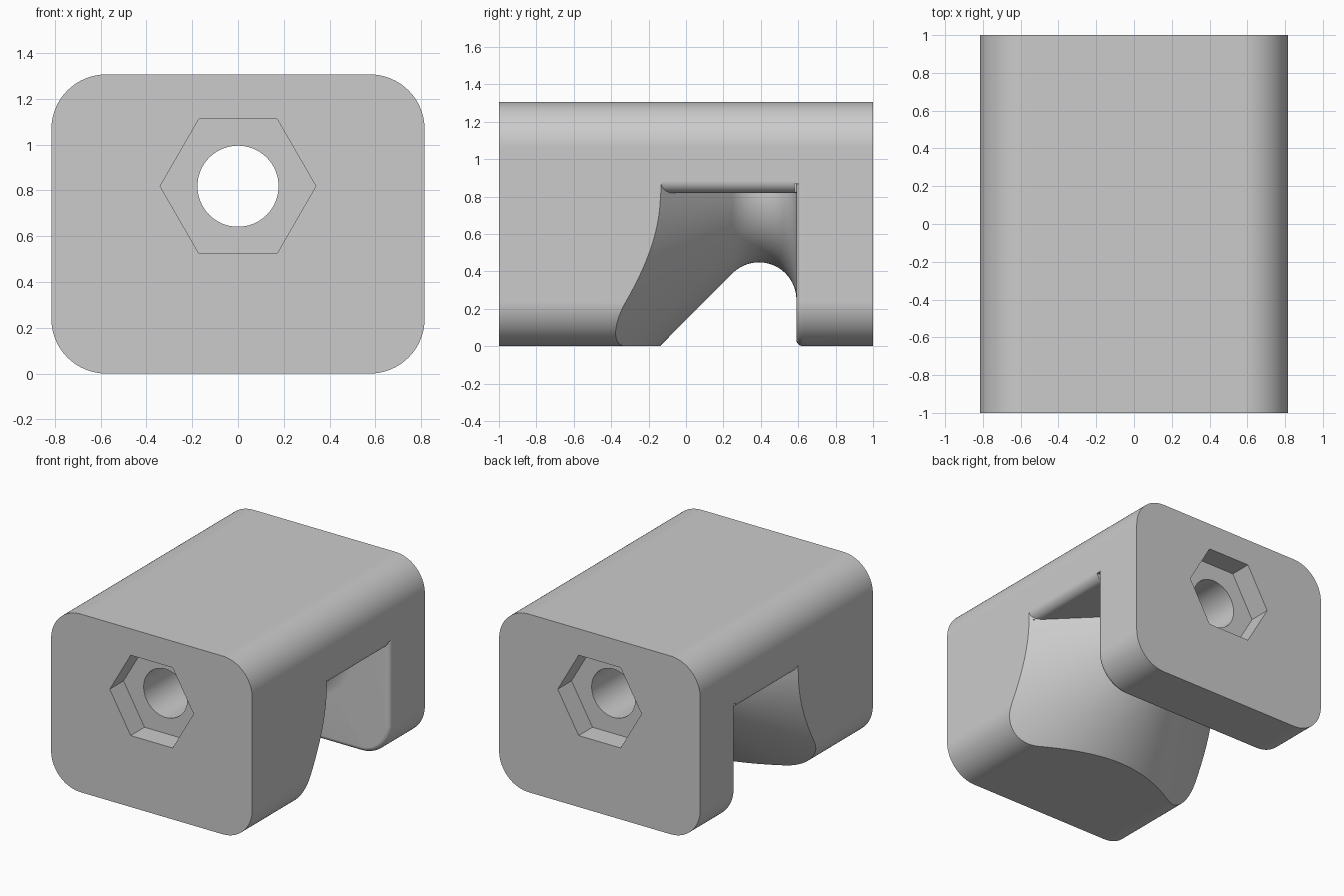
import bpy, bmesh
from math import sin, cos, pi
from mathutils import Vector

old = bpy.data.objects.get("Cube")
if old:
    bpy.data.objects.remove(old, do_unlink=True)

W, H, R = 0.815, 1.306, 0.24      # half width, height, corner radius
AXIS = 0.818                      # height of the bore axis
WALL = 0.59                       # flat wall of the groove
SLOPE = 0.68                      # the cone wall runs along y = SLOPE - r


def arc(cx, cy, r, a0, a1, n):
    """Points on an arc, angles in half turns."""
    angles = [pi * (a0 + (a1 - a0) * i / n) for i in range(n + 1)]
    return [(cx + r * cos(a), cy + r * sin(a)) for a in angles]


def loft(name, rings):
    """Closed solid skinned through equal rings, capped at both ends."""
    bm = bmesh.new()
    loops = [[bm.verts.new(p) for p in ring] for ring in rings]
    n = len(loops[0])
    for a, b in zip(loops, loops[1:]):
        for i in range(n):
            j = (i + 1) % n
            bm.faces.new((a[i], a[j], b[j], b[i]))
    bm.faces.new(loops[0])
    bm.faces.new(loops[-1])
    bmesh.ops.recalc_face_normals(bm, faces=bm.faces[:])
    mesh = bpy.data.meshes.new(name)
    bm.to_mesh(mesh)
    bm.free()
    obj = bpy.data.objects.new(name, mesh)
    bpy.context.collection.objects.link(obj)
    return obj


def prism(name, outline, y0, y1):
    return loft(name, [[(x, y, z) for x, z in outline] for y in (y0, y1)])


# Main block: rounded rectangle extruded along y
corners = [(W - R, H - R, 0), (R - W, H - R, 0.5), (R - W, R, 1), (W - R, R, 1.5)]
outline = [p for x, z, a in corners for p in arc(x, z, R, a, a + 0.5, 20)]
body = prism("block", outline, -1, 1)

material = bpy.data.materials.new("light grey")
material.use_nodes = True
grey = (0.6, 0.6, 0.6, 1)
material.diffuse_color = grey
material.node_tree.nodes["Principled BSDF"].inputs["Base Color"].default_value = grey

# Groove: half revolution of the cone, round throat and flat wall
profile = arc(0.57, 0.39, 0.2, 0.5, 1.25, 30) + [(1.3, SLOPE - 1.3), (1.3, WALL)]
steps = 80
rings = []
for i in range(steps + 1):
    a = pi + pi * i / steps
    rings.append([(r * cos(a), y, AXIS + r * sin(a)) for r, y in profile])
cutters = [loft("groove_cutter", rings)]

# Rounded edge of the groove ceiling, both sides
f = 0.065
lip = arc(W - f, AXIS + f, f, -0.5, 0, 10)
lip += [(W + 0.03, AXIS + f), (W + 0.03, AXIS - 0.01), (W - f, AXIS - 0.01)]
for side in (1, -1):
    cutters.append(loft("ceiling_edge_cutter", [
        [(side * x, SLOPE - x, z) for x, z in lip],
        [(side * x, WALL, z) for x, z in lip]]))

# Rounded edge of the flat wall, swept around the lower outline
f = 0.035
section = arc(-f, WALL + f, f, -0.5, 0, 8)
section += [(0.03, WALL + f), (0.03, WALL - 0.01), (-f, WALL - 0.01)]
path = [(W, AXIS + 0.05, 1, 0)]
for cx, a0 in ((W - R, 0), (R - W, -0.5)):
    for nx, nz in arc(0, 0, 1, a0, a0 - 0.5, 20):
        path.append((cx + R * nx, R + R * nz, nx, nz))
path.append((-W, AXIS + 0.05, -1, 0))
cutters.append(loft("wall_edge_cutter", [
    [(x + o * nx, y, z + o * nz) for o, y in section] for x, z, nx, nz in path]))

# Through bore and the hexagonal recess at each end
bore = arc(0, AXIS, 0.177, 0, 2, 64)[:-1]
cutters.append(prism("bore_cutter", bore, -1.1, 1.1))
hexagon = arc(0, AXIS, 0.34, 0, 2, 6)[:-1]
for side in (-1, 1):
    cutters.append(prism("hex_cutter", hexagon, side * 0.84, side * 1.1))

# Cut everything out of the block
bpy.context.view_layer.objects.active = body
for cutter in cutters:
    mod = body.modifiers.new("cut", 'BOOLEAN')
    mod.operation = 'DIFFERENCE'
    mod.solver = 'EXACT'
    mod.object = cutter
    bpy.ops.object.modifier_apply(modifier=mod.name)
    bpy.data.objects.remove(cutter, do_unlink=True)

body.data.materials.clear()
body.data.materials.append(material)

# Smooth shading with sharp creases
for obj in bpy.context.selected_objects:
    obj.select_set(False)
body.select_set(True)
bpy.ops.object.shade_smooth_by_angle(angle=pi / 6)
weighted = body.modifiers.new("weighted normals", 'WEIGHTED_NORMAL')
weighted.keep_sharp = True
